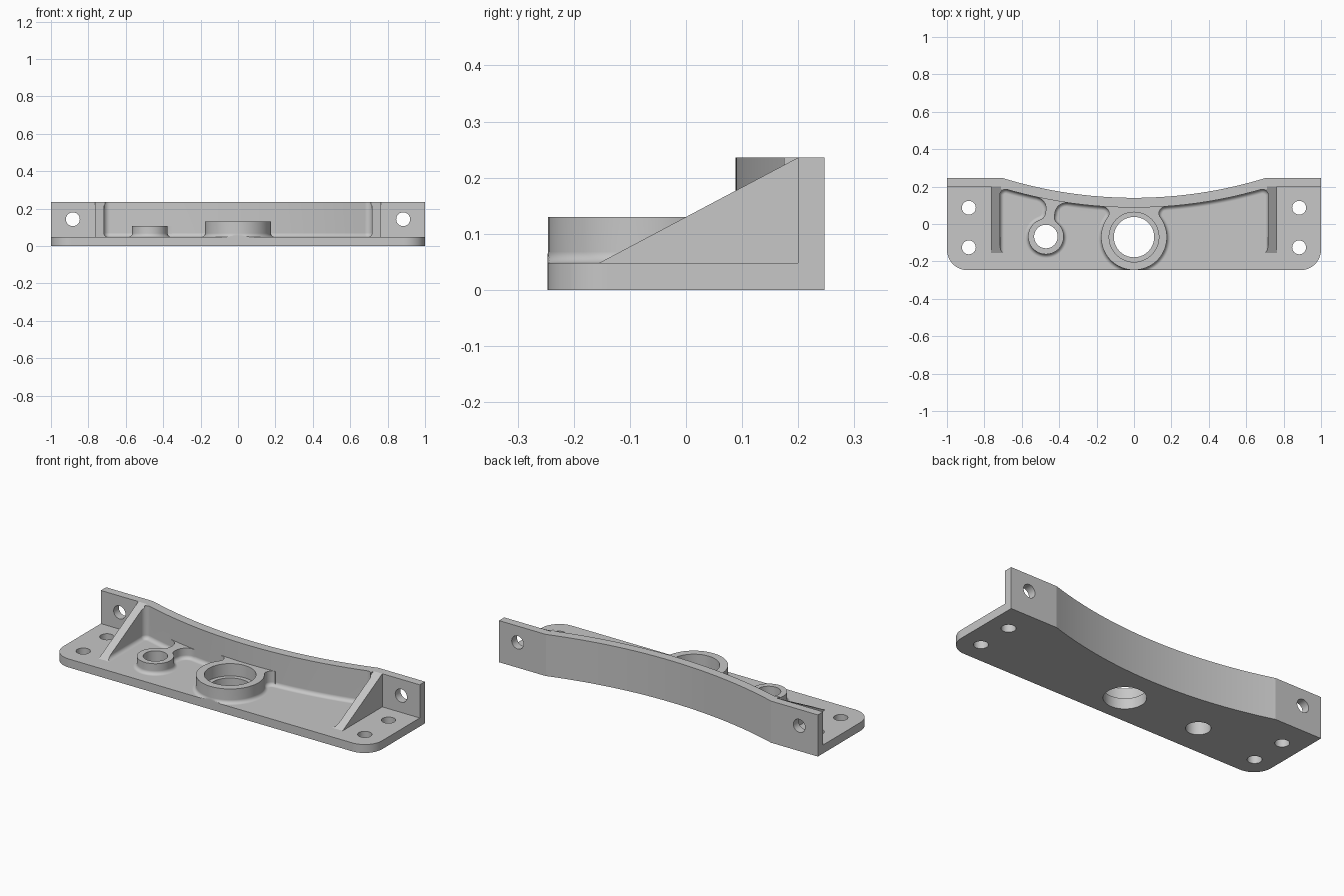
import bpy, bmesh
from math import sin, cos, pi, sqrt, atan2, radians
from mathutils import Vector, Matrix

if "Cube" in bpy.data.objects:
    bpy.data.objects.remove(bpy.data.objects["Cube"])

FLOOR, TOP = 0.048, 0.236            # plate top, wall top
BACK, FRONT, LEDGE = 0.247, -0.247, 0.2
CURVE_Y, R_IN, R_OUT = 2.526, 2.438, 2.386   # curved wall centre and radii
RIB_IN, RIB_OUT = 0.717, 0.765

metal = bpy.data.materials.new("light grey metal")
metal.use_nodes = True
grey = (0.57, 0.57, 0.57, 1)
metal.diffuse_color = grey
metal.node_tree.nodes["Principled BSDF"].inputs["Base Color"].default_value = grey


def arc(cx, cy, r, a0, a1, n):
    return [Vector((cx + r * cos(a0 + (a1 - a0) * i / n),
                    cy + r * sin(a0 + (a1 - a0) * i / n))) for i in range(n + 1)]


def mirrored(half):
    """Close a counter-clockwise right half outline across x = 0."""
    return half + [Vector((-p.x, p.y)) for p in reversed(half) if abs(p.x) > 1e-5]


def offset(points, d):
    """Grow a counter-clockwise outline by d."""
    out = []
    for i, p in enumerate(points):
        a = (p - points[i - 1]).normalized()
        b = (points[(i + 1) % len(points)] - p).normalized()
        na, nb = Vector((a.y, -a.x)), Vector((b.y, -b.x))
        out.append(p + (na + nb) * d / (1 + na.dot(nb)))
    return out


def loft(name, outline, layers, place=None, front=None):
    """Stack copies of an outline at (height, growth) layers into a solid."""
    bm = bmesh.new()
    rings = []
    for z, d in layers:
        ring = []
        for p in offset(outline, d):
            co = Vector((p.x, p.y, z))
            if place:
                co = place @ co
            if front is not None:
                co.y = max(co.y, front)
            ring.append(bm.verts.new(co))
        rings.append(ring)
    bm.faces.new(list(reversed(rings[0])))
    bm.faces.new(rings[-1])
    for lo, hi in zip(rings, rings[1:]):
        for i in range(len(lo)):
            j = (i + 1) % len(lo)
            bm.faces.new((lo[i], lo[j], hi[j], hi[i]))
    bmesh.ops.recalc_face_normals(bm, faces=bm.faces)
    mesh = bpy.data.meshes.new(name)
    bm.to_mesh(mesh)
    bm.free()
    mesh.materials.append(metal)
    obj = bpy.data.objects.new(name, mesh)
    bpy.context.collection.objects.link(obj)
    return obj


def fillet_layers(z, r, sign, n=6):
    """Quarter-round layers rising from the floor."""
    return [(z + r * (1 - cos(t)), sign * r * (1 - sin(t)))
            for t in [pi / 2 * i / n for i in range(n + 1)]]


def combine(target, tool, operation):
    bpy.context.view_layer.objects.active = target
    mod = target.modifiers.new(operation.lower(), 'BOOLEAN')
    mod.operation, mod.object, mod.solver = operation, tool, 'EXACT'
    bpy.ops.object.modifier_apply(modifier=mod.name)
    bpy.data.objects.remove(tool)


def drill(x, y, r, z0, z1, place=None):
    hole = arc(x, y, r, 0, 2 * pi, 48)[:-1]
    combine(bracket, loft("hole_cutter", hole, [(z0, 0), (z1, 0)], place), 'DIFFERENCE')


# Base plate with rounded front corners and curved back
bend = sqrt(R_OUT ** 2 - (CURVE_Y - BACK) ** 2)
tilt = atan2(bend, CURVE_Y - BACK)
back_edge = [Vector((1, BACK))] + arc(0, CURVE_Y, R_OUT, tilt - pi / 2, -pi / 2, 20)
plate = mirrored(arc(0.89, FRONT + 0.11, 0.11, -pi / 2, 0, 12) + back_edge)
bracket = loft("mounting_bracket", plate, [(0, 0), (FLOOR, 0)])

# Back wall, left thick until the pocket is cut
wall = mirrored([Vector((0.71, 0)), Vector((0.71, LEDGE)), Vector((1, LEDGE))] + back_edge)
combine(bracket, loft("back_wall", wall, [(0, 0), (TOP, 0)]), 'UNION')

# Two sloped ribs, each a side profile swept along x
slope = [Vector(p) for p in ((-0.155, 0.02), (0.215, 0.02), (0.215, TOP),
                             (LEDGE, TOP), (-0.155, FLOOR))]
sideways = Matrix(((0, 0, 1), (1, 0, 0), (0, 1, 0)))
rib_root = RIB_IN - 0.03
for span in ((-RIB_OUT, -rib_root), (rib_root, RIB_OUT)):
    combine(bracket, loft("rib", slope, [(x, 0) for x in span], sideways), 'UNION')

# Pocket between the ribs, with rounded floor and corners
c = 0.03
cx = RIB_IN - c
cy = CURVE_Y - sqrt((R_IN + c) ** 2 - cx ** 2)
lean = atan2(cx, CURVE_Y - cy)
pocket = mirrored([Vector((RIB_IN, -0.5))]
                  + arc(cx, cy, c, 0, pi / 2 + lean, 8)
                  + arc(0, CURVE_Y, R_IN, lean - pi / 2, -pi / 2, 20)[1:])
combine(bracket, loft("pocket_cutter", pocket,
                      fillet_layers(FLOOR, 0.022, -1) + [(0.4, 0)]), 'DIFFERENCE')


def boss(name, x, y, r, top, f, neck=None, flare=0.06):
    """Round boss blended into the curved wall, facing the wall's centre."""
    reach = sqrt(x ** 2 + (CURVE_Y - y) ** 2) - R_IN
    if neck:
        fx = neck + f
        fy = sqrt((r + f) ** 2 - fx ** 2)
        end = pi
    else:
        fy = reach - f + 0.004
        fx = sqrt((r + f) ** 2 - fy ** 2)
        end = pi / 2
    a = atan2(fy, fx)
    half = arc(0, 0, r, -pi / 2, a, 28) + arc(fx, fy, f, a + pi, end, 8)[1:]
    if neck:
        half += arc(neck + flare, reach - flare, flare, pi, pi / 2, 8)
    half.append(Vector((half[-1].x, reach + 0.02)))
    place = Matrix.Translation((x, y, 0)) @ Matrix.Rotation(atan2(x, CURVE_Y - y), 4, 'Z')
    r0 = 0.02
    layers = [(0.02, r0)] + fillet_layers(FLOOR, r0, 1) + [(top, 0)]
    combine(bracket, loft(name, mirrored(half), layers, place, FRONT), 'UNION')


boss("large_boss", 0, -0.07, 0.176, 0.13, 0.035)
boss("small_boss", -0.471, -0.067, 0.095, 0.108, 0.04, neck=0.025)

# Bores, with a counterbore in the large boss
drill(0, -0.07, 0.108, -0.1, 0.3)
drill(0, -0.07, 0.133, 0.06, 0.3)
drill(-0.471, -0.067, 0.063, -0.1, 0.3)

# Bolt holes through the plate and the wall ends
upright = Matrix(((1, 0, 0), (0, 0, 1), (0, 1, 0)))
for side in (-1, 1):
    for y in (0.087, -0.125):
        drill(side * 0.883, y, 0.037, -0.1, 0.15)
    drill(side * 0.883, 0.143, 0.037, 0.15, 0.3, upright)

# Smooth curved faces, crisp edges
bpy.ops.object.select_all(action='DESELECT')
bracket.select_set(True)
bpy.context.view_layer.objects.active = bracket
bpy.ops.object.shade_smooth_by_angle(angle=radians(16))
weighted = bracket.modifiers.new("even_shading", 'WEIGHTED_NORMAL')
weighted.keep_sharp = True
